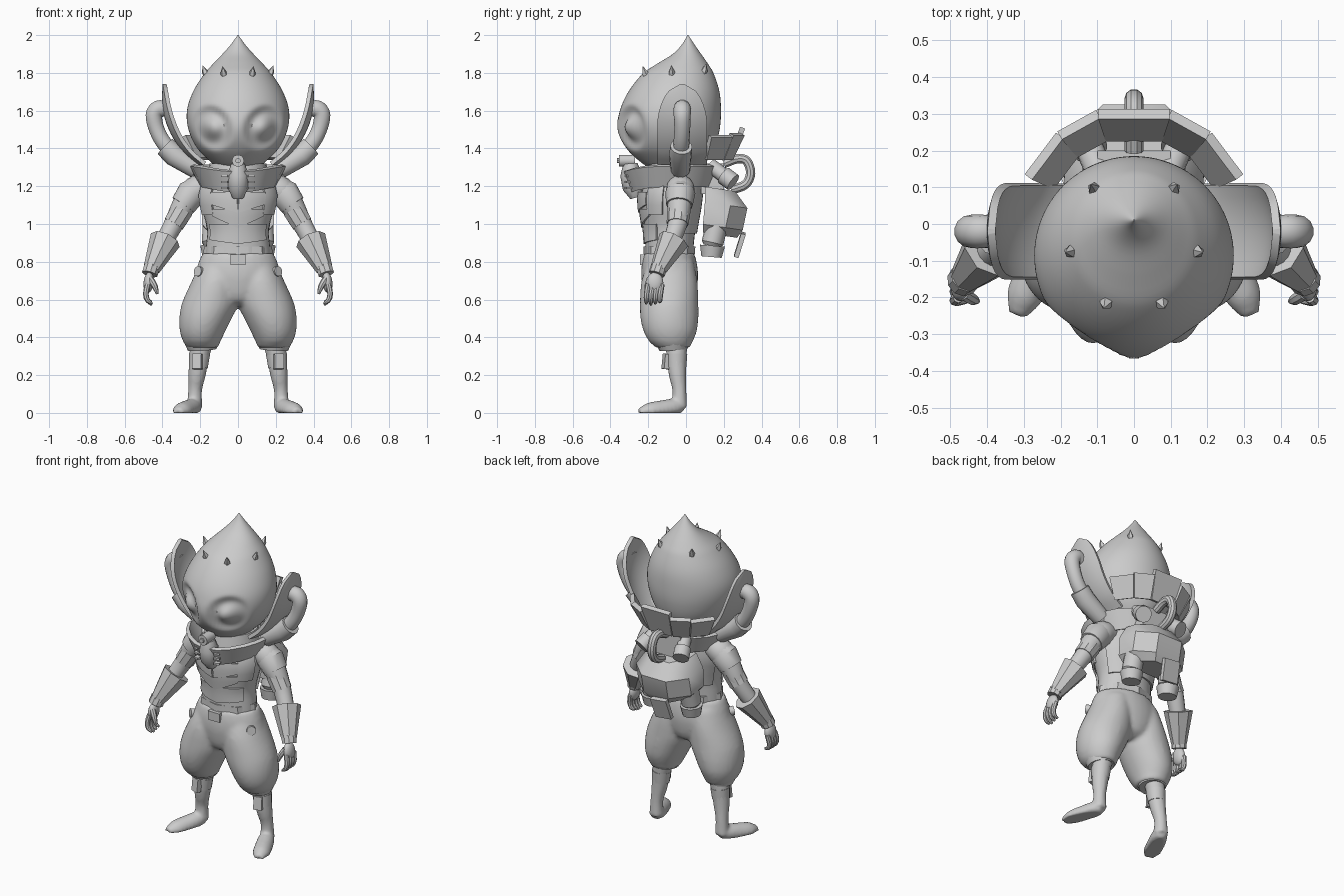
import bpy, bmesh, math
from mathutils import Vector, Matrix

if "Cube" in bpy.data.objects:
    bpy.data.objects.remove(bpy.data.objects["Cube"])

grey = bpy.data.materials.new("plain_grey")
grey.diffuse_color = (0.6, 0.6, 0.6, 1)
grey.use_nodes = True
grey.node_tree.nodes["Principled BSDF"].inputs["Base Color"].default_value = grey.diffuse_color


def finish(name, bm, mirror=False, thick=0, voxel=0):
    bmesh.ops.recalc_face_normals(bm, faces=bm.faces)
    if thick:  # turn an open sheet into a closed plate
        bm.normal_update()
        nor = {tuple(v.co): v.normal.copy() for v in bm.verts}
        new = bmesh.ops.extrude_face_region(bm, geom=bm.faces[:], use_keep_orig=True)["geom"]
        new = {g for g in new if isinstance(g, bmesh.types.BMVert)}
        for v in bm.verts:
            v.co += nor[tuple(v.co)] * (thick / 2 if v in new else -thick / 2)
        bmesh.ops.recalc_face_normals(bm, faces=bm.faces)
    me = bpy.data.meshes.new(name)
    bm.to_mesh(me)
    bm.free()
    me.materials.append(grey)
    ob = bpy.data.objects.new(name, me)
    bpy.context.collection.objects.link(ob)
    if voxel:
        m = ob.modifiers.new("blend", 'REMESH')
        m.mode, m.voxel_size, m.use_smooth_shade = 'VOXEL', voxel, True
        s = ob.modifiers.new("relax", 'SMOOTH')
        s.factor, s.iterations = 0.5, 4
    if mirror:
        ob.modifiers.new("mirror", 'MIRROR')
    return ob


def curve(table, t):
    """Smooth interpolation of rows keyed by their first value."""
    t = min(max(t, table[0][0]), table[-1][0])
    i = next(k for k in range(len(table) - 1) if t <= table[k + 1][0] + 1e-9)
    a, b = table[i], table[i + 1]
    p, q = table[max(i - 1, 0)], table[min(i + 2, len(table) - 1)]
    h = b[0] - a[0]
    f = (t - a[0]) / h
    out = []
    for k in range(1, len(a)):
        m0 = (b[k] - p[k]) / (b[0] - p[0]) * h
        m1 = (q[k] - a[k]) / (q[0] - a[0]) * h
        out.append((2*f**3 - 3*f*f + 1)*a[k] + (f**3 - 2*f*f + f)*m0
                   + (3*f*f - 2*f**3)*b[k] + (f**3 - f*f)*m1)
    return out


def grid(bm, rows, wrap=True, caps=True):
    vs = [[bm.verts.new(p) for p in r] for r in rows]
    n = len(rows[0])
    for a, b in zip(vs, vs[1:]):
        for j in range(n if wrap else n - 1):
            k = (j + 1) % n
            bm.faces.new((a[j], a[k], b[k], b[j]))
    if wrap and caps:
        bm.faces.new(vs[0][::-1])
        bm.faces.new(vs[-1])
    return bm


def sweep(bm, pts, radii, n=14, sub=1):
    """Round tube along a path, with a radius at each point."""
    table = [(i, *p, r) for i, (p, r) in enumerate(zip(pts, radii))]
    count = (len(pts) - 1) * sub + 1
    data = [curve(table, i / sub) for i in range(count)]
    cs = [Vector(d[:3]) for d in data]
    rows, side = [], None
    for i, c in enumerate(cs):
        t = (cs[min(i + 1, count - 1)] - cs[max(i - 1, 0)]).normalized()
        ref = side or (Vector((0, 1, 0)) if abs(t.y) < 0.8 else Vector((1, 0, 0)))
        side = (ref - t * ref.dot(t)).normalized()
        w = t.cross(side)
        rows.append([c + (side * math.cos(a) + w * math.sin(a)) * data[i][3]
                     for a in (2 * math.pi * j / n for j in range(n))])
    return grid(bm, rows)


def tube(name, pts, radii, n=14, sub=1, mirror=True):
    if not isinstance(radii, (list, tuple)):
        radii = [radii] * len(pts)
    return finish(name, sweep(bmesh.new(), pts, radii, n, sub), mirror)


def solid(name, loc, size, rot=(0, 0, 0), mirror=False, rounded=False):
    bm = bmesh.new()
    if rounded:
        bmesh.ops.create_uvsphere(bm, u_segments=20, v_segments=12, radius=1)
    else:
        bmesh.ops.create_cube(bm, size=1)
    r = Matrix.Rotation(rot[2], 4, 'Z') @ Matrix.Rotation(rot[1], 4, 'Y') @ Matrix.Rotation(rot[0], 4, 'X')
    bmesh.ops.transform(bm, matrix=Matrix.Translation(loc) @ r @ Matrix.Diagonal((*size, 1)), verts=bm.verts)
    return finish(name, bm, mirror)


# angle 0 faces front; rows are z, half width, front y, back y
def around(table, a, z, off=0):
    rx, yf, yb = curve(table, z)
    cy, ry = (yf + yb) / 2, (yb - yf) / 2
    return Vector(((rx + off) * math.sin(a), cy - (ry + off) * math.cos(a), z))


def rings(fn, z0, z1, rows, n):
    return [[fn(2 * math.pi * j / n, z0 + (z1 - z0) * i / rows) for j in range(n)] for i in range(rows + 1)]


# Head with soft sunken rings around bulging eyes and a pointed crown
HEAD = [(1.28, .09, -.16, .05), (1.32, .135, -.23, .1), (1.4, .215, -.315, .15), (1.5, .262, -.362, .178),
        (1.6, .27, -.35, .185), (1.7, .238, -.305, .177), (1.8, .175, -.225, .145), (1.85, .13, -.15, .115),
        (1.9, .082, -.07, .08), (1.95, .038, -.022, .045), (2.0, .002, .008, .012)]


def head_point(a, z):
    p = around(HEAD, a, z)
    if math.cos(a) > 0:
        dx, dz = abs(p.x) - .135, z - 1.51
        u, w = dx * .9 - dz * .42, dx * .42 + dz * .9
        r = min(1, math.hypot(u / .112, w / .135))
        p.y += .03 * math.sin(math.pi * r**1.2)**2 + .008 * (1 - r * r)**2
    return p


finish("head", grid(bmesh.new(), rings(head_point, 1.28, 2.0, 64, 88)))
for a, z in ((25, 1.785), (80, 1.79), (140, 1.80)):
    p = head_point(math.radians(a), z)
    out = Vector((p.x, p.y + .05, 0)).normalized()
    tube("head_thorn", [p - out * .022 - Vector((0, 0, .01)), p - out * .004 + Vector((0, 0, .015)),
                        p + out * .008 + Vector((0, 0, .05))], [.022, .017, .001], 5)

# Torso and layered chest plates that follow it
BODY = [(.82, .175, -.215, .035), (.88, .17, -.215, .04), (.97, .163, -.22, .05), (1.08, .19, -.235, .07),
        (1.17, .2, -.235, .08), (1.24, .165, -.21, .07), (1.32, .11, -.18, .04)]
finish("torso", grid(bmesh.new(), rings(lambda a, z: around(BODY, a, z), .82, 1.32, 16, 32)))


def plate(name, a0, a1, z0, z1, off, vee=0, mirror=False):
    rows = []
    for i in range(5):
        rows.append([])
        for j in range(9):
            a = math.radians(a0 + (a1 - a0) * j / 8)
            lo = z0 + vee * abs(a)
            rows[-1].append(around(BODY, a, lo + (z1 - lo) * i / 4, off))
    return finish(name, grid(bmesh.new(), rows, False), mirror, .012)


plate("belly_plate", -60, 60, .895, 1.0, .004, .02)
plate("rib_plate", -45, 45, .98, 1.08, .009, .08)
plate("breast_plate", 1, 42, 1.06, 1.17, .015, .06, True)
plate("chest_strap", 42, 75, 1.05, 1.25, .01, 0, True)
plate("back_vest", 110, 179, .95, 1.22, .005, 0, True)
plate("waist_band", -180, 179.9, .84, .88, .004)

# Baggy trousers
bm = bmesh.new()
PELVIS = [(.57, .05, -.17, 0), (.6, .14, -.21, .04), (.7, .225, -.235, .063), (.78, .215, -.235, .06), (.845, .188, -.222, .045)]
grid(bm, rings(lambda a, z: around(PELVIS, a, z), .57, .845, 12, 32))
LEG = [(.345, .188, .082, -.16, .02), (.38, .192, .1, -.197, .037), (.43, .188, .12, -.224, .057), (.5, .172, .139, -.241, .065),
       (.58, .147, .15, -.244, .065), (.7, .118, .126, -.235, .06), (.8, .1, .1, -.2, .04)]
for s in (1, -1):
    def leg(a, z):
        cx, rx, yf, yb = curve(LEG, z)
        return (s * (cx + rx * math.sin(a)), (yf + yb) / 2 - (yb - yf) / 2 * math.cos(a), z)
    grid(bm, rings(leg, .345, .8, 14, 32))
finish("trousers", bm, voxel=.013)
solid("belt_buckle", (0, -.228, .81), (.08, .03, .055))
tube("hip_button", [(.19, -.145, .745), (.214, -.172, .75)], .027, 14)
tube("trouser_cuff", [(.19, -.065, .335), (.192, -.068, .37)], [.076, .09], 16)

# Shins and feet, flattened at the sole
bm = sweep(bmesh.new(), [(.19, -.05, .38), (.205, -.05, .3), (.217, -.045, .2), (.227, -.035, .12), (.23, -.035, .03)],
           [.06, .054, .046, .037, .042], 16, 4)
sweep(bm, [(.222, -.015, .02), (.235, -.05, .03), (.268, -.125, .015), (.3, -.2, .002), (.318, -.25, 0)],
      [.025, .045, .052, .05, .025], 16, 4)
for v in bm.verts:
    v.co.z = max(v.co.z, 0)
finish("leg_and_foot", bm, True, voxel=.01)
tube("shin_band", [(.21, -.05, .24), (.204, -.05, .31)], [.051, .057], 14)
solid("shin_plate", (.215, -.105, .272), (.05, .03, .08), (-.1, 0, .3), True)

# Arms, guards and hands
tube("arm", [(.15, -.03, 1.2), (.22, -.03, 1.18), (.285, -.035, 1.1), (.34, -.045, 1.0), (.42, -.1, .85), (.462, -.15, .74)],
     [.06, .076, .064, .052, .043, .033], 16, 4)
tube("shoulder_pad", [(.19, -.025, 1.225), (.245, -.03, 1.165), (.29, -.035, 1.1)], [.045, .08, .07], 14)
tube("elbow_band", [(.295, -.037, 1.075), (.34, -.045, 1.0)], [.062, .058], 10)
tube("gauntlet", [(.385, -.065, .915), (.43, -.115, .82), (.458, -.145, .76)], [.084, .06, .045], 8)
tube("wrist_ring", [(.455, -.142, .775), (.467, -.155, .735)], .044, 10)
solid("palm", (.473, -.165, .69), (.027, .045, .055), (0, -.1, 0), True, True)
for k in range(4):
    y = -.2 + k * .024
    tube("finger", [(.478, y, .68), (.488, y - .008, .63), (.478, y - .01, .595), (.455, y - .01, .572 + .008 * abs(k - 1))],
         [.015, .015, .013, .007], 8, 2)
tube("thumb", [(.465, -.19, .71), (.44, -.205, .67), (.427, -.21, .63)], [.018, .016, .008], 8, 2)

# Collar ring with front clasp and valve
rows = []
for z, rx, yf, yb in ((1.2, .19, -.285, .14), (1.31, .245, -.325, .18)):
    rows.append([(rx * math.sin(a), (yf + yb) / 2 - (yb - yf) / 2 * math.cos(a), z - .03 * max(0, math.cos(a))**3)
                 for a in (2 * math.pi * j / 20 for j in range(20))])
finish("collar", grid(bmesh.new(), rows, True, False), thick=.022)
tube("neck", [(0, -.06, 1.22), (0, -.06, 1.32)], [.17, .15], 20, 1, False)
tube("collar_clasp", [(0, -.265, 1.14), (0, -.28, 1.19), (0, -.29, 1.26), (0, -.295, 1.32)], [.03, .055, .058, .038], 10, 1, False)
tube("valve", [(0, -.27, 1.335), (0, -.355, 1.335)], .032, 14, 1, False)
tube("valve_core", [(0, -.35, 1.335), (0, -.366, 1.335)], .014, 10, 1, False)
for k in range(3):
    solid("clasp_bar", (.068, -.305, 1.19 + .032 * k), (.035, .03, .012), (0, 0, .3), True)

# Cupped side fins with the hoses behind them
FIN = [(0, .175, 1.32), (.25, .25, 1.385), (.5, .315, 1.48), (.75, .36, 1.6), (1, .388, 1.74)]
rows = []
for i in range(17):
    s = i / 16
    x, z = curve(FIN, s)
    half = .128 * (1 if s < .6 else math.sqrt(max(.003, 1 - ((s - .6) / .4)**2)))
    bow = .03 * (half / .128)**2
    rows.append([(x + bow * (1 - (j / 4 - 1)**2), -.02 + half * (j / 4 - 1), z) for j in range(9)])
finish("side_fin", grid(bmesh.new(), rows, False), True, .022)
tube("hose", [(.385, -.02, 1.605), (.42, -.02, 1.61), (.445, -.02, 1.575), (.43, -.02, 1.5), (.385, -.025, 1.42),
              (.3, -.03, 1.34), (.2, -.03, 1.28)], [.042, .046, .045, .042, .042, .042, .04], 14, 4)
tube("hose_cuff", [(.385, -.025, 1.41), (.34, -.03, 1.365), (.22, -.03, 1.29)], [.058, .06, .052], 14)

# Faceted guard behind the head
ANG = (24, 50, 72, 108, 130, 156)
for i, (a0, a1) in enumerate(zip(ANG, ANG[1:])):
    hi = (1.465, 1.475, 1.51)[min(i, 4 - i)]
    quad = [[(r * math.cos(math.radians(a)), r * math.sin(math.radians(a)), z) for a in (a0, a1)]
            for r, z in ((.25, 1.345), (.315, hi))]
    finish("rear_guard", grid(bmesh.new(), quad, False), thick=.028)

# Backpack: half hexagon stack leaning backwards
rows = []
for z, k, yb, lean in ((.945, .8, .27, .09), (.99, 1, .3, .09), (1.11, 1, .325, .1), (1.19, .75, .26, .1)):
    rows.append([(x * k, y, z + (y - .15) * -.15) for x, y in
                 ((-.19, lean), (-.185, yb - .09), (-.085, yb), (.085, yb), (.185, yb - .09), (.19, lean))])
finish("backpack", grid(bmesh.new(), rows))
solid("pack_neck", (0, .14, 1.24), (.2, .12, .16))
solid("pack_flap", (-.03, .285, .89), (.11, .025, .13), (-.3, .1, 0))
tube("canister", [(.13, .165, 1.0), (.135, .14, .9), (.135, .138, .885)], [.058, .058, .045], 14)
tube("canister_cap", [(.135, .14, .885), (.135, .135, .825)], [.066, .054], 14)
tube("exhaust", [(.09, .13, 1.31), (.125, .215, 1.245)], .038, 14)
tube("exhaust_rim", [(.118, .2, 1.257), (.138, .25, 1.22)], .048, 14)
tube("pack_hose", [(0, .2, 1.32), (0, .27, 1.345), (0, .32, 1.335), (0, .342, 1.27), (0, .315, 1.21), (0, .24, 1.18)],
     .026, 10, 4, False)

# Smooth shading with sharp edges kept
for ob in bpy.data.objects:
    ob.select_set(True)
    bpy.context.view_layer.objects.active = ob
bpy.ops.object.shade_smooth_by_angle(angle=math.radians(35))
